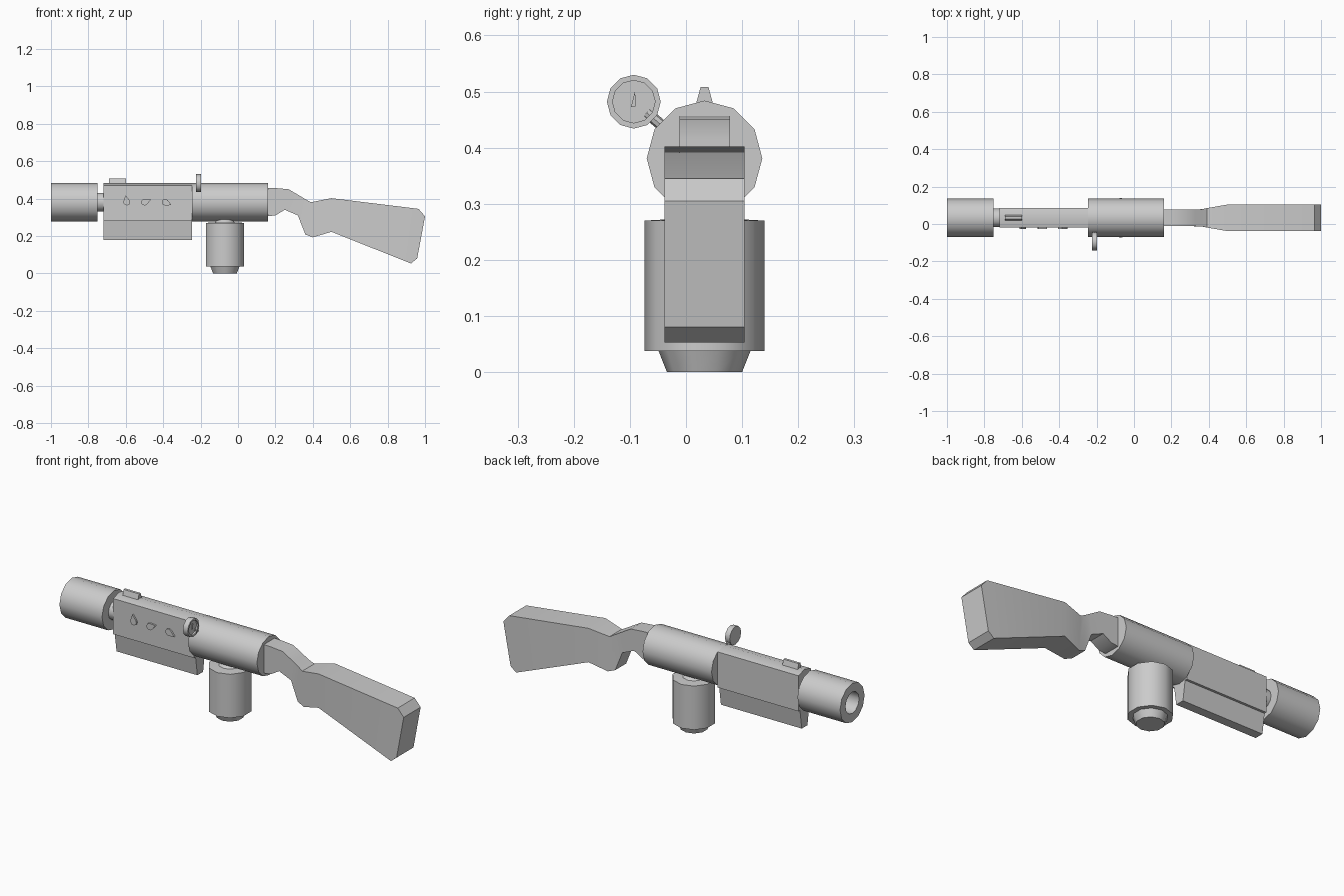
import bpy, bmesh
from math import sin, cos, pi, radians
from mathutils import Vector

if "Cube" in bpy.data.objects:
    bpy.data.objects.remove(bpy.data.objects["Cube"])

CY, CZ = 0.033, 0.381          # barrel axis


def finish(name, bm):
    bmesh.ops.remove_doubles(bm, verts=bm.verts, dist=1e-5)
    bmesh.ops.recalc_face_normals(bm, faces=bm.faces)
    me = bpy.data.meshes.new(name)
    bm.to_mesh(me)
    bm.free()
    me.shade_smooth()
    me.set_sharp_from_angle(angle=radians(40))
    ob = bpy.data.objects.new(name, me)
    bpy.context.collection.objects.link(ob)
    return ob


def loft(name, rings, cap=True):
    """Skin a list of equal-length closed rings."""
    bm = bmesh.new()
    vs = [[bm.verts.new(p) for p in r] for r in rings]
    n = len(vs[0])
    for a, b in zip(vs, vs[1:]):
        for i in range(n):
            j = (i + 1) % n
            bm.faces.new((a[i], a[j], b[j], b[i]))
    if cap:
        bm.faces.new(vs[0])
        bm.faces.new(vs[-1])
    return finish(name, bm)


def lathe(name, origin, axis, ref, profile, sides):
    """Turn (distance, radius) pairs around an axis; first vertex lies along ref."""
    o, a, u = Vector(origin), Vector(axis).normalized(), Vector(ref).normalized()
    w = a.cross(u)
    rings = [[o + a * t + (u * cos(2 * pi * i / sides) + w * sin(2 * pi * i / sides)) * r
              for i in range(sides)] for t, r in profile]
    return loft(name, rings)


X, Y, Z = (1, 0, 0), (0, 1, 0), (0, 0, 1)
axis_o = (0, CY, CZ)

# Receiver, barrel and bored muzzle
lathe("receiver", axis_o, X, Z, [(-0.245, 0.103), (0.16, 0.103)], 12)
lathe("barrel", axis_o, X, Z, [(-0.78, 0.05), (-0.70, 0.05)], 12)
lathe("muzzle", axis_o, X, Z,
      [(-0.75, 0.05), (-0.75, 0.103), (-1.0, 0.103), (-1.0, 0.057), (-0.79, 0.057)], 12)

# Flat-sided housing with ridged top, and tapered fore grip below it
housing = [(-0.052, 0.28), (-0.052, 0.469), (0, 0.484), (0.052, 0.469), (0.052, 0.28)]
grip = [(-0.04, 0.285), (0.04, 0.285), (0.024, 0.178), (-0.024, 0.178)]
for name, sec in (("housing", housing), ("fore_grip", grip)):
    loft(name, [[(x, CY + y, z) for y, z in sec] for x in (-0.72, -0.245)])

# Front sight
sight = [(-0.016, 0.475), (-0.007, 0.508), (0.007, 0.508), (0.016, 0.475)]
loft("front_sight", [[(x, CY + y, z) for y, z in sight] for x in (-0.69, -0.60)])

# Canister under the receiver: base, body and neck
lathe("canister", (-0.07, CY, 0), Z, Y,
      [(0, 0.067), (0.038, 0.082), (0.038, 0.107), (0.27, 0.107),
       (0.273, 0.055), (0.287, 0.04), (0.31, 0.04)], 10)

# Stock: top x, top z, bottom x, bottom z, half width
stations = [(0.15, 0.457, 0.15, 0.305, 0.045), (0.20, 0.456, 0.20, 0.31, 0.045),
            (0.27, 0.45, 0.25, 0.34, 0.045), (0.33, 0.415, 0.32, 0.31, 0.045),
            (0.365, 0.394, 0.36, 0.208, 0.046), (0.39, 0.38, 0.40, 0.193, 0.052),
            (0.50, 0.402, 0.50, 0.222, 0.071), (0.965, 0.345, 0.925, 0.053, 0.071),
            (1.0, 0.305, 0.958, 0.08, 0.071)]
loft("stock", [[(xt, CY - h, zt), (xt, CY + h, zt), (xb, CY + h, zb), (xb, CY - h, zb)]
               for xt, zt, xb, zb, h in stations])

# Pressure gauge: dial with raised rim, needle and stem
gc = Vector((-0.225, -0.093, 0.482))
lathe("gauge", gc, X, Z,
      [(0, 0.048), (0.028, 0.048), (0.028, 0.038), (0.02, 0.038)], 12)
needle = [(-0.005, -0.01), (0.004, -0.008), (0.002, 0.019)]
loft("gauge_needle", [[gc + Vector((x, y, z)) for y, z in needle] for x in (0.018, 0.024)])
lathe("gauge_stem", gc + Vector((0.014, 0, 0)), (0, 1, -0.85), X, [(0.03, 0.01), (0.09, 0.01)], 8)

# Teardrop selector knobs on the housing
for k, (x, deg) in enumerate(((-0.595, 100), (-0.50, 22), (-0.39, -25)), 1):
    pts = [(0.038, 0)] + [(0.018 * cos(radians(a)), 0.018 * sin(radians(a)))
                          for a in range(60, 301, 40)]
    c, s = cos(radians(deg)), sin(radians(deg))
    loft(f"selector_knob_{k}", [[(x + c * p - s * q, y, 0.381 + s * p + c * q)
                                 for p, q in pts] for y in (-0.028, -0.015)])
